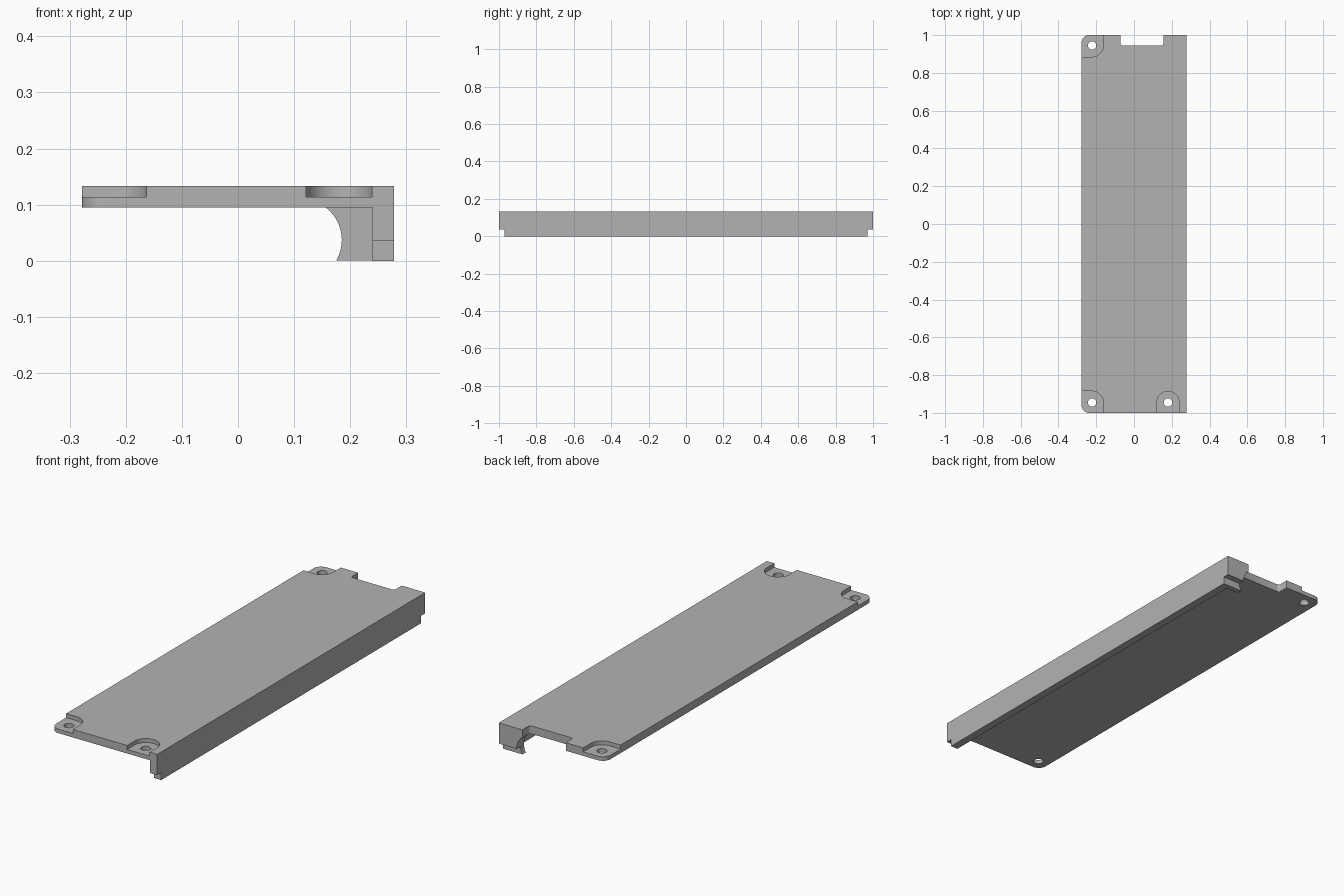
import bpy, bmesh
from math import sin, cos, radians
from mathutils import Vector

if "Cube" in bpy.data.objects:
    bpy.data.objects.remove(bpy.data.objects["Cube"])

W, L, TOP, UNDER, SEAT = 0.278, 1.0, 0.133, 0.095, 0.114
RAIL_IN, NOTCH_Y, FOOT_Z, FOOT_Y = 0.24, 0.945, 0.035, 0.97

grey = bpy.data.materials.new("plain grey")
grey.use_nodes = True
colour = (0.45, 0.45, 0.45, 1)
grey.diffuse_color = colour
grey.node_tree.nodes["Principled BSDF"].inputs["Base Color"].default_value = colour


def arc(cx, cy, r, start, end, n=10):
    angles = [radians(start + (end - start) * i / n) for i in range(n + 1)]
    return [(cx + r * cos(a), cy + r * sin(a)) for a in angles]


def prism(name, outline, low, high, axis="z"):
    """Extrude a closed outline along an axis between two heights."""
    place = {"x": lambda a, b: Vector((low, a, b)),
             "y": lambda a, b: Vector((a, low, b)),
             "z": lambda a, b: Vector((a, b, low))}[axis]
    step = Vector([(high - low) * (axis == k) for k in "xyz"])
    bm = bmesh.new()
    face = bm.faces.new([bm.verts.new(place(a, b)) for a, b in outline])
    moved = bmesh.ops.extrude_face_region(bm, geom=[face])["geom"]
    bmesh.ops.translate(bm, vec=step, verts=[v for v in moved if isinstance(v, bmesh.types.BMVert)])
    bmesh.ops.recalc_face_normals(bm, faces=bm.faces)
    mesh = bpy.data.meshes.new(name)
    bm.to_mesh(mesh)
    bm.free()
    mesh.materials.append(grey)
    obj = bpy.data.objects.new(name, mesh)
    bpy.context.collection.objects.link(obj)
    return obj


def combine(target, tool, operation):
    bpy.context.view_layer.objects.active = target
    mod = target.modifiers.new(operation.lower(), "BOOLEAN")
    mod.operation, mod.solver, mod.object = operation, "EXACT", tool
    bpy.ops.object.modifier_apply(modifier=mod.name)
    bpy.data.objects.remove(tool)


# Flat cover plate with two rounded corners and a notch in the back edge
r, f = 0.04, 0.01
n0, n1 = -0.072, 0.155
outline = arc(-W + r, -L + r, r, 180, 270)
outline += [(W, -L), (W, L), (n1, L)]
outline += arc(n1 - f, NOTCH_Y + f, f, 0, -90, 4)
outline += arc(n0 + f, NOTCH_Y + f, f, 270, 180, 4)
outline += [(n0, L)] + arc(-W + r, L - r, r, 90, 180)
cover = prism("cover_plate", outline, UNDER, TOP)

# Side rail, shorter along its foot
rail = [(-L, TOP), (-L, FOOT_Z), (-FOOT_Y, FOOT_Z), (-FOOT_Y, 0),
        (FOOT_Y, 0), (FOOT_Y, FOOT_Z), (L, FOOT_Z), (L, TOP)]
combine(cover, prism("side_rail", rail, RAIL_IN, W, "x"), "UNION")

# Concave bracket at the back end of the rail, stepped like the foot
bracket = arc(0.112, 0.037, 0.073, -30.4, 53, 16)
bracket += [(n1 + 0.005, SEAT), (W, SEAT), (W, 0)]
hook = prism("back_bracket", bracket, NOTCH_Y, L, "y")
step = [(0, -0.1), (0.4, -0.1), (0.4, FOOT_Z), (0, FOOT_Z)]
combine(hook, prism("step_cutter", step, FOOT_Y, L + 0.1, "y"), "DIFFERENCE")
combine(cover, hook, "UNION")

# Sunken screw seats, open at the edges, with through holes
hx, hy, sr, out = -0.222, 0.945, 0.059, 0.1
for side in (-1, 1):
    seat = arc(hx, hy - 0.001, sr, 0, -90, 12)
    seat += [(-W - out, hy - sr), (-W - out, L + out), (hx + sr, L + out)]
    seat = [(x, y * side) for x, y in seat]
    combine(cover, prism("corner_seat_cutter", seat, SEAT, TOP + out), "DIFFERENCE")

mid = 0.180
seat = arc(mid, -hy, sr, 0, 180, 24) + [(mid - sr, -L - out), (mid + sr, -L - out)]
combine(cover, prism("front_seat_cutter", seat, SEAT, TOP + out), "DIFFERENCE")

for x, y in ((hx, hy), (hx, -hy), (mid, -hy)):
    hole = arc(x, y, 0.022, 0, 360, 32)[:-1]
    combine(cover, prism("hole_cutter", hole, UNDER - 0.05, TOP + out), "DIFFERENCE")

# Smooth the curved walls and keep the edges crisp
bpy.ops.object.select_all(action="DESELECT")
cover.select_set(True)
bpy.context.view_layer.objects.active = cover
bpy.ops.object.shade_smooth_by_angle(angle=radians(30))
